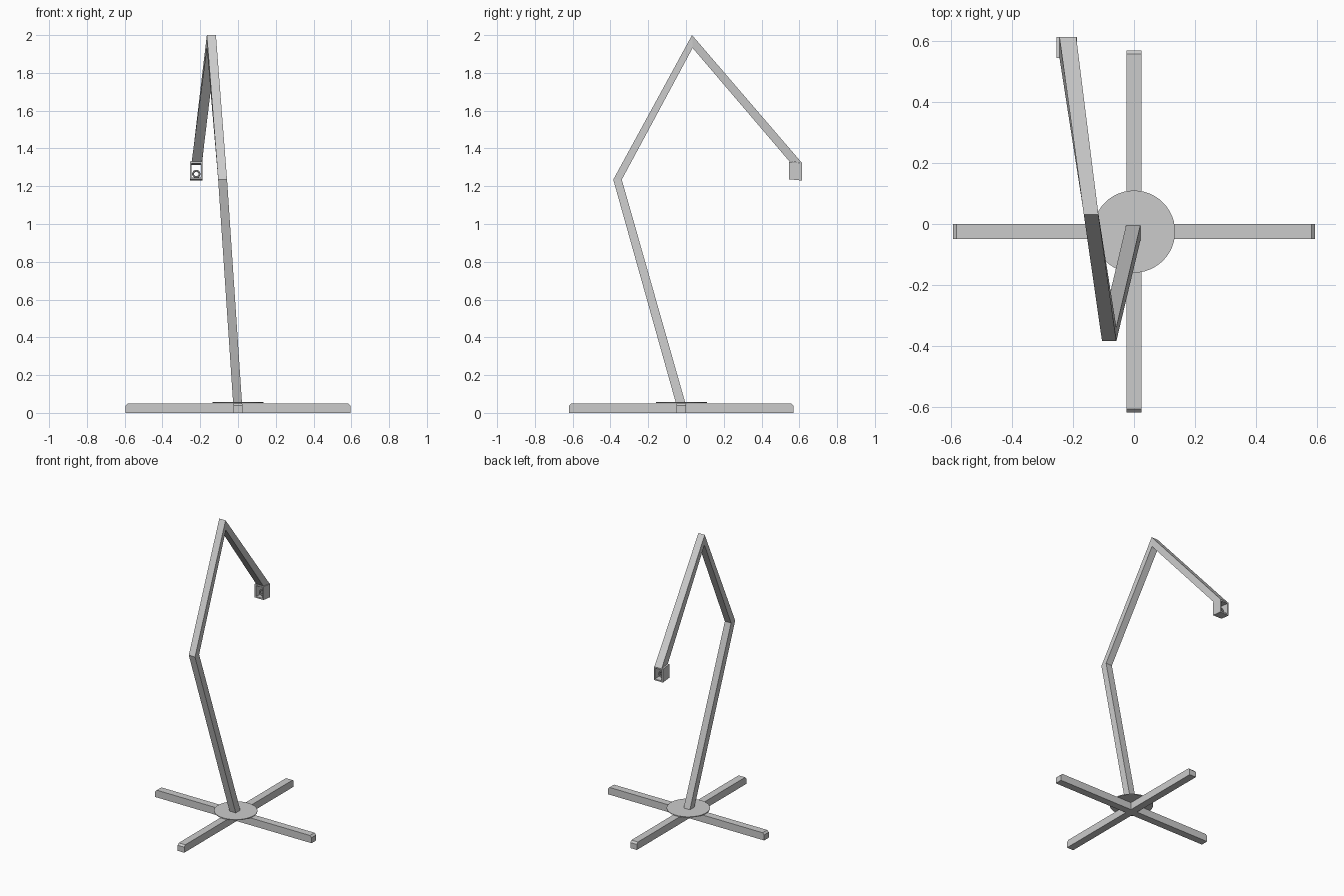
import bpy
from mathutils import Matrix

if "Cube" in bpy.data.objects:
    bpy.data.objects.remove(bpy.data.objects["Cube"])


def mesh_object(name, verts, faces):
    mesh = bpy.data.meshes.new(name)
    mesh.from_pydata(verts, [], faces)
    mesh.update()
    obj = bpy.data.objects.new(name, mesh)
    bpy.context.collection.objects.link(obj)
    return obj


def loft(name, rings, closed=False):
    """Skin a list of four-sided rings, capped or joined end to start."""
    verts = [p for ring in rings for p in ring]
    n = len(rings)
    faces = []
    for i in range(n if closed else n - 1):
        a, b = 4 * i, 4 * ((i + 1) % n)
        for j in range(4):
            k = (j + 1) % 4
            faces.append((a + j, a + k, b + k, b + j))
    if not closed:
        faces += [(3, 2, 1, 0), tuple(4 * (n - 1) + j for j in range(4))]
    return mesh_object(name, verts, faces)


def base_beam(name, length, centre, along_y):
    # square bar with the top edges of both ends chamfered
    h, w, c = length / 2, 0.025, 0.012
    profile = [(-h, 0), (h, 0), (h, 0.05 - c), (h - c, 0.05), (-h + c, 0.05), (-h, 0.05 - c)]
    verts = [(x, s, z) for s in (-w, w) for x, z in profile]
    n = len(profile)
    faces = [tuple(range(n)), tuple(reversed(range(n, 2 * n)))]
    faces += [(i, i + n, (i + 1) % n + n, (i + 1) % n) for i in range(n)]
    obj = mesh_object(name, verts, faces)
    if along_y:
        obj.data.transform(Matrix.Rotation(1.5707963, 4, 'Z'))
    obj.data.transform(Matrix.Translation(centre))


# crossed feet
base_beam("base_beam_side", 1.19, (0, -0.025, 0), False)
base_beam("base_beam_front", 1.19, (0, -0.025, 0), True)

# thin round plate over the crossing
bpy.ops.mesh.primitive_cylinder_add(vertices=48, radius=0.135, depth=0.005,
                                    location=(0, -0.025, 0.0545))
bpy.context.object.name = "base_plate"

# bent square pole: x range, outer (y, z), inner (y, z) at each bend
bends = [
    ((-0.025, 0.022), (-0.05, 0.04), (0.0, 0.04)),
    ((-0.105, -0.058), (-0.385, 1.235), (-0.34, 1.235)),
    ((-0.165, -0.117), (0.032, 2.0), (0.035, 1.932)),
    ((-0.245, -0.19), (0.615, 1.322), (0.547, 1.332)),
]
loft("bent_pole", [[(x0, *o), (x1, *o), (x1, *i), (x0, *i)]
                   for (x0, x1), o, i in bends])

# open box at the arm tip, a square tube running front to back
X0, X1, T = -0.255, -0.187, 0.009


def box_ring(y, z0, z1, t):
    return [(X0 + t, y, z0 + t), (X1 - t, y, z0 + t), (X1 - t, y, z1 - t), (X0 + t, y, z1 - t)]


front, back = (0.545, 1.237, 1.33), (0.615, 1.23, 1.322)
loft("tip_box", [box_ring(*front, 0), box_ring(*back, 0),
                 box_ring(*back, T), box_ring(*front, T)], closed=True)

# small ring standing inside the box
bpy.ops.mesh.primitive_torus_add(major_segments=20, minor_segments=8, major_radius=0.017,
                                 minor_radius=0.005, location=(-0.221, 0.58, 1.265),
                                 rotation=(1.5707963, 0, 0))
bpy.context.object.name = "tip_ring"
bpy.ops.object.shade_smooth_by_angle()

# make all faces point outwards
import bmesh
for obj in bpy.context.collection.objects:
    bm = bmesh.new()
    bm.from_mesh(obj.data)
    bmesh.ops.recalc_face_normals(bm, faces=bm.faces)
    bm.to_mesh(obj.data)
    bm.free()
